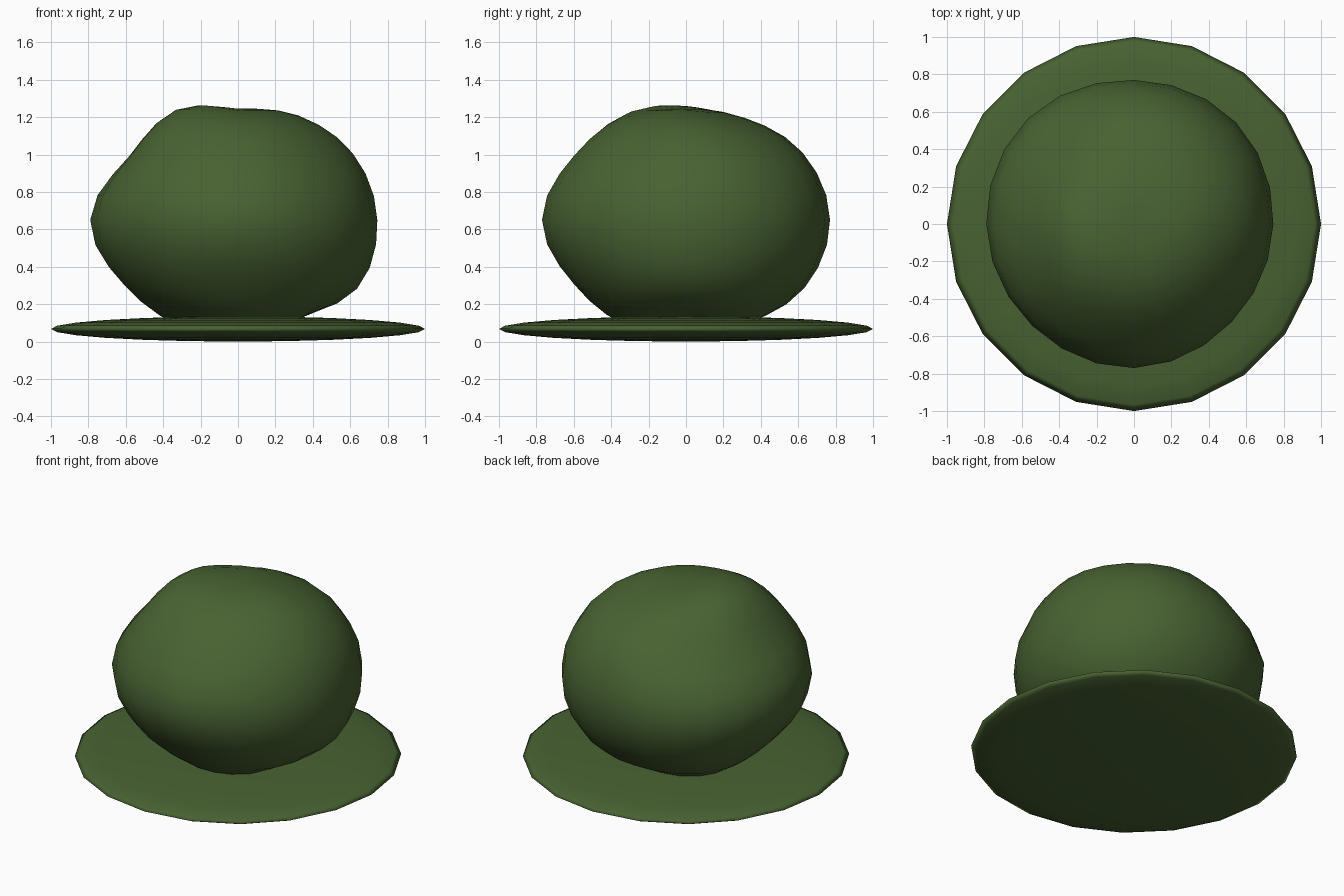
import bpy
import bmesh
from math import radians, degrees, atan2, asin, floor
from mathutils import Vector

default_cube = bpy.data.objects.get("Cube")
if default_cube:
    bpy.data.objects.remove(default_cube, do_unlink=True)

# Leaf green shared by both parts
green = bpy.data.materials.new("leaf_green")
green.use_nodes = True
green.diffuse_color = (0.065, 0.122, 0.032, 1)
shader = green.node_tree.nodes["Principled BSDF"]
shader.inputs["Base Color"].default_value = green.diffuse_color
shader.inputs["Roughness"].default_value = 0.9


def catmull(a, b, c, d, t):
    """Smooth curve from b to c."""
    return b + 0.5 * t * (c - a + t * (2 * a - 5 * b + 4 * c - d
                                       + t * (3 * (b - c) + d - a)))


def make_sphere(name, segments, rings, shape):
    """Smooth sphere whose unit vertices are moved by the shape function."""
    bm = bmesh.new()
    bmesh.ops.create_uvsphere(bm, u_segments=segments, v_segments=rings, radius=1)
    for vert in bm.verts:
        vert.co = shape(vert.co.copy())
    bmesh.ops.recalc_face_normals(bm, faces=bm.faces)
    for face in bm.faces:
        face.smooth = True
    mesh = bpy.data.meshes.new(name)
    bm.to_mesh(mesh)
    bm.free()
    mesh.materials.append(green)
    obj = bpy.data.objects.new(name, mesh)
    bpy.context.collection.objects.link(obj)
    return obj


# Lumpy foliage: radii at eight compass directions, one row per height band,
# from the bottom pole to the top pole
BANDS = [
    [0.62] * 8,
    [0.60, 0.65, 0.64, 0.66, 0.645, 0.62, 0.65, 0.65],
    [0.735, 0.74, 0.73, 0.74, 0.70, 0.70, 0.69, 0.71],
    [0.745, 0.77, 0.77, 0.80, 0.79, 0.77, 0.77, 0.74],
    [0.71, 0.72, 0.72, 0.67, 0.675, 0.71, 0.69, 0.68],
    [0.645, 0.63, 0.63, 0.64, 0.675, 0.68, 0.645, 0.64],
    [0.595] * 8,
]
FOLIAGE_CENTRE = Vector((0, 0, 0.65))


def band_radius(row, turn):
    i = floor(turn)
    return catmull(*(row[(i + k) % 8] for k in (-1, 0, 1, 2)), turn - i)


def foliage_shape(p):
    turn = degrees(atan2(p.y, p.x)) / 45
    height = (degrees(asin(max(-1, min(1, p.z)))) + 90) / 30
    i = min(floor(height), 5)
    # Mirror past the poles so the surface stays round there
    rows = [6 - abs(6 - abs(i + k)) for k in (-1, 0, 1, 2)]
    radius = catmull(*(band_radius(BANDS[r], turn) for r in rows), height - i)
    return FOLIAGE_CENTRE + p * radius


make_sphere("foliage", 24, 18, foliage_shape)

# Thin flattened disc that the foliage sits on
HALF_DISC = 0.0675
make_sphere("ground_disc", 20, 12,
            lambda p: Vector((p.x, p.y, HALF_DISC * (1 + p.z))))
